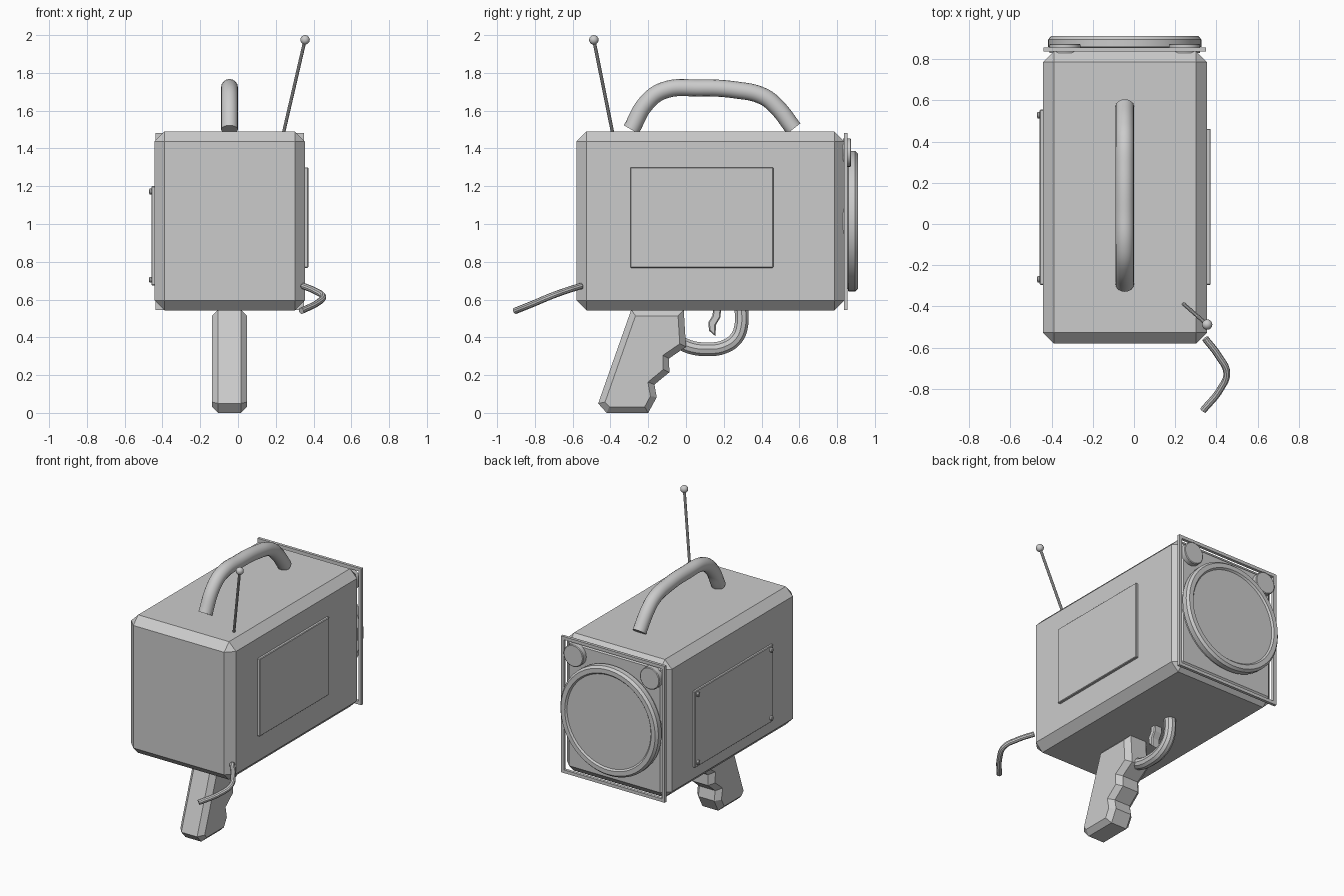
import bpy, bmesh, math
from mathutils import Vector

if "Cube" in bpy.data.objects:
    bpy.data.objects.remove(bpy.data.objects["Cube"])

grey = bpy.data.materials.new("plain grey")
grey.diffuse_color = (0.6, 0.6, 0.6, 1)
grey.use_nodes = True
grey.node_tree.nodes["Principled BSDF"].inputs["Base Color"].default_value = grey.diffuse_color
CX = -0.045  # centre line of the casing


def finish(name, bm, smooth=False):
    bmesh.ops.recalc_face_normals(bm, faces=bm.faces[:])
    me = bpy.data.meshes.new(name)
    bm.to_mesh(me)
    bm.free()
    me.materials.append(grey)
    ob = bpy.data.objects.new(name, me)
    bpy.context.collection.objects.link(ob)
    if smooth:
        shade(ob)
    return ob


def shade(ob):
    bpy.ops.object.select_all(action='DESELECT')
    ob.select_set(True)
    bpy.context.view_layer.objects.active = ob
    bpy.ops.object.shade_smooth_by_angle(angle=math.radians(35))


def box(name, lo, hi, bevel=0):
    bm = bmesh.new()
    bmesh.ops.create_cube(bm, size=1)
    for v in bm.verts:
        v.co = Vector([(a + b) / 2 + c * (b - a) for a, b, c in zip(lo, hi, v.co)])
    if bevel:
        bmesh.ops.bevel(bm, geom=bm.edges[:], offset=bevel, segments=1,
                        affect='EDGES', profile=0.5)
    return finish(name, bm)


def tube(name, pts, radius, sides=4, kind='BEZIER'):
    cu = bpy.data.curves.new(name, 'CURVE')
    cu.dimensions = '3D'
    cu.bevel_depth = radius
    cu.bevel_resolution = sides
    cu.use_fill_caps = True
    cu.resolution_u = 8
    sp = cu.splines.new('BEZIER')
    sp.bezier_points.add(len(pts) - 1)
    for bp, p in zip(sp.bezier_points, pts):
        bp.co = p
        bp.handle_left_type = bp.handle_right_type = 'AUTO'
    cu.materials.append(grey)
    ob = bpy.data.objects.new(name, cu)
    bpy.context.collection.objects.link(ob)
    bpy.ops.object.select_all(action='DESELECT')
    ob.select_set(True)
    bpy.context.view_layer.objects.active = ob
    bpy.ops.object.convert(target='MESH')
    shade(bpy.context.object)
    return bpy.context.object


def lathe(name, centre, axis, profile, sides=48):
    """Spin (radius, distance) points around an axis; ends are capped."""
    bm = bmesh.new()
    q = Vector(axis).to_track_quat('Z', 'Y')
    rings = []
    for r, h in profile:
        rings.append([bm.verts.new(Vector(centre) + q @ Vector(
            (r * math.cos(2 * math.pi * i / sides), r * math.sin(2 * math.pi * i / sides), h)))
            for i in range(sides)])
    for a, b in zip(rings, rings[1:]):
        for i in range(sides):
            j = (i + 1) % sides
            bm.faces.new((a[i], a[j], b[j], b[i]))
    bm.faces.new(rings[0][::-1])
    bm.faces.new(rings[-1])
    return finish(name, bm, True)


def side_profile(name, pts, half, chamfer):
    """Extrude a (y, z) outline across x, with chamfered cap edges."""
    bm = bmesh.new()
    h = half - chamfer
    caps = [[bm.verts.new((CX + s * h, y, z)) for y, z in pts] for s in (-1, 1)]
    n = len(pts)
    for i in range(n):
        j = (i + 1) % n
        bm.faces.new((caps[0][i], caps[0][j], caps[1][j], caps[1][i]))
    ends = [bm.faces.new(caps[0][::-1]), bm.faces.new(caps[1])]
    bmesh.ops.recalc_face_normals(bm, faces=bm.faces[:])
    for f in ends:
        bmesh.ops.inset_region(bm, faces=[f], thickness=chamfer, depth=chamfer,
                               use_even_offset=True)
    return finish(name, bm)


# Casing and side plates
box("casing", (-0.442, -0.58, 0.543), (0.354, 0.838, 1.49), 0.053)
box("right_plate", (0.34, -0.295, 0.768), (0.372, 0.462, 1.30), 0.004)
box("left_plate", (-0.458, -0.295, 0.675), (-0.43, 0.555, 1.20), 0.004)
for y in (-0.268, 0.528):
    for z in (0.705, 1.172):
        lathe("plate_screw", (-0.455, y, z), (-1, 0, 0),
              [(0.015, 0), (0.015, 0.012), (0.01, 0.016)], 12)

# Thin rectangular frame around the back
x0, x1, z0, z1, w = -0.438, 0.35, 0.546, 1.482, 0.022
bm = bmesh.new()
loops = []
for y in (0.836, 0.856):
    for d in (0, w):
        loops.append([bm.verts.new((x, y, z)) for x, z in
                      ((x0 + d, z0 + d), (x1 - d, z0 + d), (x1 - d, z1 - d), (x0 + d, z1 - d))])
for a, b in ((0, 1), (1, 3), (3, 2), (2, 0)):
    for i in range(4):
        j = (i + 1) % 4
        bm.faces.new((loops[a][i], loops[a][j], loops[b][j], loops[b][i]))
finish("back_frame", bm)

# Large round lens and two small lamps on the back
lathe("lens", (CX, 0.83, 1.015), (0, 1, 0),
      [(0.355, 0), (0.355, 0.025), (0.372, 0.03), (0.372, 0.065), (0.358, 0.081),
       (0.328, 0.081), (0.318, 0.07)], 64)
for s in (-1, 1):
    lathe("small_lamp", (CX + s * 0.29, 0.83, 1.378), (0, 1, 0),
          [(0.075, 0), (0.075, 0.04), (0.07, 0.044)], 32)

# Carrying handle
tube("carry_handle", [(CX, y, z) for y, z in
     ((-0.29, 1.50), (-0.21, 1.64), (-0.12, 1.706), (0.07, 1.72), (0.26, 1.71),
      (0.41, 1.675), (0.48, 1.62), (0.57, 1.505))], 0.045, 6)

# Antenna
tip = Vector((0.355, -0.488, 1.975))
tube("antenna_rod", [(0.238, -0.386, 1.47), tip], 0.009, 3)
bm = bmesh.new()
bmesh.ops.create_uvsphere(bm, u_segments=16, v_segments=10, radius=0.025)
bmesh.ops.translate(bm, verts=bm.verts[:], vec=tip)
finish("antenna_ball", bm, True)

# Loose cable at the front corner
tube("cable", [(0.345, -0.555, 0.672), (0.41, -0.64, 0.645), (0.45, -0.722, 0.615),
               (0.42, -0.80, 0.582), (0.335, -0.905, 0.54)], 0.017, 3)

# Pistol grip with finger notches
side_profile("grip", [(-0.29, 0.546), (-0.465, 0.05), (-0.42, 0.0), (-0.20, 0.0),
                      (-0.155, 0.083), (-0.167, 0.15), (-0.088, 0.215), (-0.09, 0.288),
                      (0.0, 0.35), (-0.012, 0.546)], 0.092, 0.032)

# Trigger and its guard
side_profile("trigger", [(0.145, 0.56), (0.187, 0.56), (0.182, 0.505), (0.158, 0.465),
                         (0.157, 0.405), (0.122, 0.435), (0.118, 0.48), (0.14, 0.515)],
             0.03, 0.006)
tube("trigger_guard", [(CX, y, z) for y, z in
     ((-0.04, 0.375), (0.03, 0.346), (0.11, 0.337), (0.20, 0.349), (0.266, 0.395),
      (0.293, 0.465), (0.293, 0.56))], 0.038, 3)
